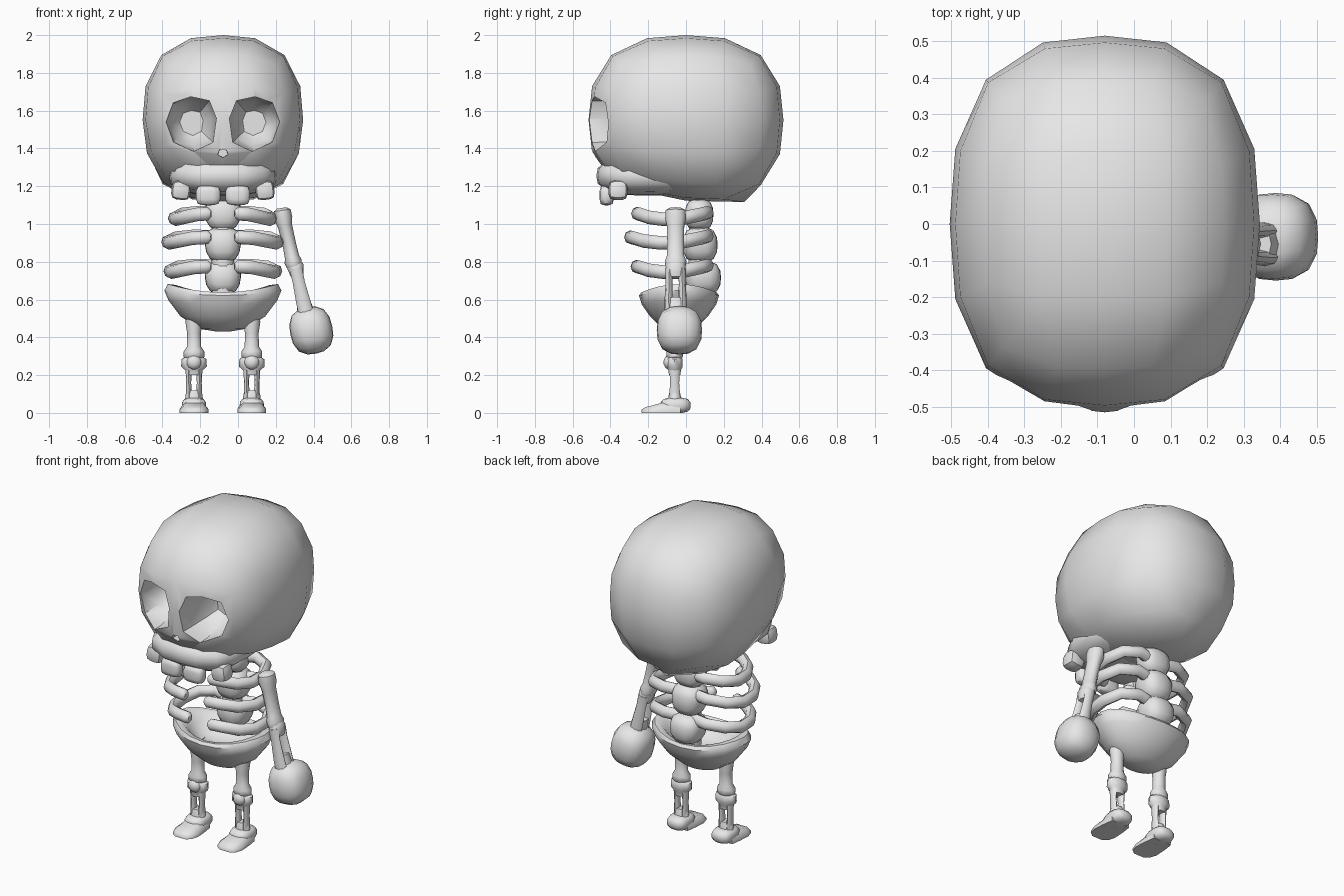
import bpy, bmesh, math
from mathutils import Vector, Matrix

if "Cube" in bpy.data.objects:
    bpy.data.objects.remove(bpy.data.objects["Cube"])

CX = -0.08  # body centre line
bone = bpy.data.materials.new("bone_grey")
bone.diffuse_color = (0.8, 0.8, 0.8, 1)
bone.use_nodes = True
bone.node_tree.nodes["Principled BSDF"].inputs["Base Color"].default_value = bone.diffuse_color


def finish(bm, name, angle=50):
    bmesh.ops.recalc_face_normals(bm, faces=bm.faces)
    me = bpy.data.meshes.new(name)
    bm.to_mesh(me)
    bm.free()
    ob = bpy.data.objects.new(name, me)
    bpy.context.collection.objects.link(ob)
    me.materials.append(bone)
    smooth(ob, angle)
    return ob


def smooth(ob, angle):
    bpy.ops.object.select_all(action='DESELECT')
    ob.select_set(True)
    bpy.context.view_layer.objects.active = ob
    bpy.ops.object.shade_smooth_by_angle(angle=math.radians(angle))


def blob(name, centre, size, p=2.0, cuts=3, tilt=0, deform=None):
    """Rounded box: a gridded cube pushed out to a superellipsoid."""
    bm = bmesh.new()
    bmesh.ops.create_cube(bm, size=2)
    bmesh.ops.subdivide_edges(bm, edges=bm.edges[:], cuts=cuts, use_grid_fill=True)
    rot = Matrix.Rotation(tilt, 3, 'Y')
    for v in bm.verts:
        d = Vector([math.tan(c * math.pi / 4) for c in v.co])
        d /= sum(abs(c) ** p for c in d) ** (1 / p)
        if deform:
            d = deform(d)
        v.co = rot @ Vector([a * b for a, b in zip(d, size)]) + Vector(centre)
    return finish(bm, name)


def loft(bm, rings):
    """Skin a list of equal rings and close both ends."""
    vs = [[bm.verts.new(c) for c in r] for r in rings]
    n = len(vs[0])
    for a, b in zip(vs, vs[1:]):
        for i in range(n):
            bm.faces.new((a[i], a[(i + 1) % n], b[(i + 1) % n], b[i]))
    bm.faces.new(vs[0])
    bm.faces.new(vs[-1])


def tube(name, pts, up=(0, 1, 0), sides=10):
    """Bone along pts (x, y, z, radius across, radius along up)."""
    bm = bmesh.new()
    co = [Vector(p[:3]) for p in pts]
    rings = []
    for i, p in enumerate(pts):
        t = (co[min(i + 1, len(co) - 1)] - co[max(i - 1, 0)]).normalized()
        side = t.cross(Vector(up)).normalized()
        v = side.cross(t)
        rings.append([co[i] + side * p[3] * math.cos(a) + v * p[4] * math.sin(a)
                      for a in (2 * math.pi * k / sides for k in range(sides))])
    loft(bm, rings)
    return finish(bm, name)


def prism(name, outline, stages):
    """Cutter along y; stages are (y, scale about the outline centre)."""
    bm = bmesh.new()
    mx = sum(p[0] for p in outline) / len(outline)
    mz = sum(p[1] for p in outline) / len(outline)
    loft(bm, [[(mx + (x - mx) * s, y, mz + (z - mz) * s) for x, z in outline]
              for y, s in stages])
    return finish(bm, name)


# Skull, with the underside shallower towards the face
def skull_shape(d):
    if d.z < 0:
        front = max(0, min(1, 0.4 - d.y * 1.3))
        d.z *= 1 - 0.13 * front * abs(d.z)
        d.x *= 1 - 0.12 * front * abs(d.z)
        if d.z < -0.95:
            d.y += 0.2
    return d


skull = blob("skull", (CX, 0, 1.55), (0.425, 0.516, 0.45), 2.6, deform=skull_shape)
jaw = blob("upper_jaw", (CX, -0.19, 1.255), (0.285, 0.285, 0.105), 2.8)

# Eye sockets and nose hole cut into the skull
eye = [(-.01, 1.655), (.09, 1.677), (.185, 1.645), (.227, 1.54),
       (.185, 1.43), (.075, 1.381), (-.03, 1.43), (-.048, 1.56)]
nose = [(CX + .035 * math.sin(a), 1.375 + .028 * math.cos(a))
        for a in (math.pi + 2 * math.pi * k / 5 for k in range(5))]
bowl = [(-.7, 1.0), (-.42, .97), (-.3, .8), (-.24, .45)]
cutters = [prism("socket_cutter", eye, bowl),
           prism("socket_cutter", [(2 * CX - x, z) for x, z in eye], bowl),
           prism("nose_cutter", nose, [(-.7, 1), (-.44, .8)])]
bpy.context.view_layer.objects.active = skull
for c in cutters:
    m = skull.modifiers.new("cut", 'BOOLEAN')
    m.object, m.operation, m.solver = c, 'DIFFERENCE', 'EXACT'
    bpy.ops.object.modifier_apply(modifier=m.name)
for c in cutters:
    bpy.data.objects.remove(c)
smooth(skull, 42)

# Spine
for i, (z, h, y, ry) in enumerate([(1.05, .085, .07, .075), (.89, .095, .075, .092),
                                   (.715, .09, .09, .095)]):
    blob(f"vertebra_{i + 1}", (CX, y, z), (.095, ry, h), 2.8,
         deform=lambda d: Vector((d.x * (1 + .1 * d.z), d.y, d.z)))
tube("spine_core", [(CX, .065, .6, .06, .06), (CX, .065, 1.2, .06, .045)])

for s, side in ((1, "left"), (-1, "right")):
    # Ribs
    path = [(.03, .09, .01), (.15, .115, .015), (.25, .075, .005), (.295, -.02, -.015),
            (.285, -.12, -.02), (.235, -.2, -.01), (.16, -.245, .005), (.08, -.265, .01)]
    for i, (z, k, ky) in enumerate([(1.045, .88, .98), (.92, 1.0, 1.12), (.765, .96, .99)]):
        pts = [(CX + s * x * (k if x > .1 else 1), y * (ky if y < 0 else 1), z + dz, .032, .036)
               for x, y, dz in path]
        ends = [(CX + s * .062, -.268 * ky, z + .01, .016, .018)]
        tube(f"{side}_rib_{i + 1}", pts + ends, up=(0, 0, 1), sides=8)

    # Leg bones: thigh, knee, split shin, ankle
    lx, ly = CX + s * .153, -.06
    tube(f"{side}_thigh", [(lx, ly, .56, .04, .04), (lx, ly, .48, .045, .042),
                           (lx, ly, .42, .036, .036), (lx, ly, .35, .038, .036),
                           (lx, ly, .325, .055, .045), (lx, ly, .295, .055, .045),
                           (lx, ly, .28, .03, .03)])
    tube(f"{side}_knee", [(lx, ly, .3, .04, .03), (lx, ly, .285, .066, .044),
                          (lx, ly, .245, .068, .044), (lx, ly, .225, .045, .035),
                          (lx, ly, .2, .042, .032)])
    blob(f"{side}_kneecap", (lx, ly - .03, .268), (.04, .03, .04), cuts=2)
    for e in (-1, 1):
        tube(f"{side}_shin", [(lx + e * .028, ly, .23, .017, .028),
                              (lx + e * .028, ly, .16, .013, .024),
                              (lx + e * .026, ly, .08, .016, .03)], sides=8)
    tube(f"{side}_ankle", [(lx, ly, .118, .036, .026), (lx, ly, .1, .044, .032),
                           (lx, ly, .05, .05, .04)])

    # Foot: rounded heel and flat toe wedge
    blob(f"{side}_heel", (lx, -.055, .04), (.064, .08, .041), 3.2)
    bm = bmesh.new()
    loft(bm, [[(lx + w * x, y, h * z) for x, z in
               ((-1, 0), (-1, .45), (-.6, 1), (.6, 1), (1, .45), (1, 0))]
              for y, w, h in ((-.03, .062, .065), (-.1, .072, .06),
                              (-.17, .076, .042), (-.215, .062, .03), (-.235, .035, .018))])
    finish(bm, f"{side}_toe")

    # Teeth
    blob(f"{side}_inner_tooth", (CX + s * .078, -.42, 1.152), (.065, .038, .053), 4)
    blob(f"{side}_outer_tooth", (CX + s * .222, -.36, 1.178), (.05, .05, .05), 4, tilt=-s * .12)

# Pelvis: thick open bowl with a rim raised at the hips
bm = bmesh.new()
rings = []
for k, z, lift in [(.1, .43, 0), (.4, .445, 0), (.72, .51, 0), (.93, .585, .5), (1, .635, .6),
                   (.94, .66, 1), (.8, .655, 1), (.66, .61, .5), (.45, .56, 0), (.1, .545, 0)]:
    ring = []
    for i in range(20):
        a = 2 * math.pi * i / 20
        ring.append((CX + .31 * k * math.cos(a), -.037 + .212 * k * math.sin(a),
                     z - lift * .022 * math.cos(2 * a + math.pi)))
    rings.append(ring)
loft(bm, rings)
finish(bm, "pelvis")

# Single arm: upper bone, split forearm, mitten hand
Y = -.055
tube("upper_arm", [(.232, Y, 1.085, .025, .03), (.234, Y, 1.072, .045, .055),
                   (.24, Y, 1.03, .048, .058), (.25, Y, .985, .038, .048),
                   (.27, Y, .9, .036, .046), (.285, Y, .83, .038, .048),
                   (.292, Y, .8, .046, .06), (.298, Y, .775, .04, .055)])
tube("elbow", [(.297, Y, .8, .035, .04), (.304, Y, .775, .045, .055),
               (.312, Y, .735, .036, .052), (.317, Y, .715, .03, .045)])
for e in (-1, 1):
    tube("forearm", [(.306, Y + e * .033, .765, .034, .022),
                     (.322, Y + e * .035, .69, .032, .018),
                     (.345, Y + e * .037, .59, .038, .022),
                     (.36, Y + e * .035, .53, .04, .025)], sides=8)
tube("wrist", [(.342, Y, .605, .035, .05), (.36, Y, .53, .045, .06)])
blob("hand", (.388, -.035, .437), (.113, .12, .126), 2.6, tilt=-.2)
